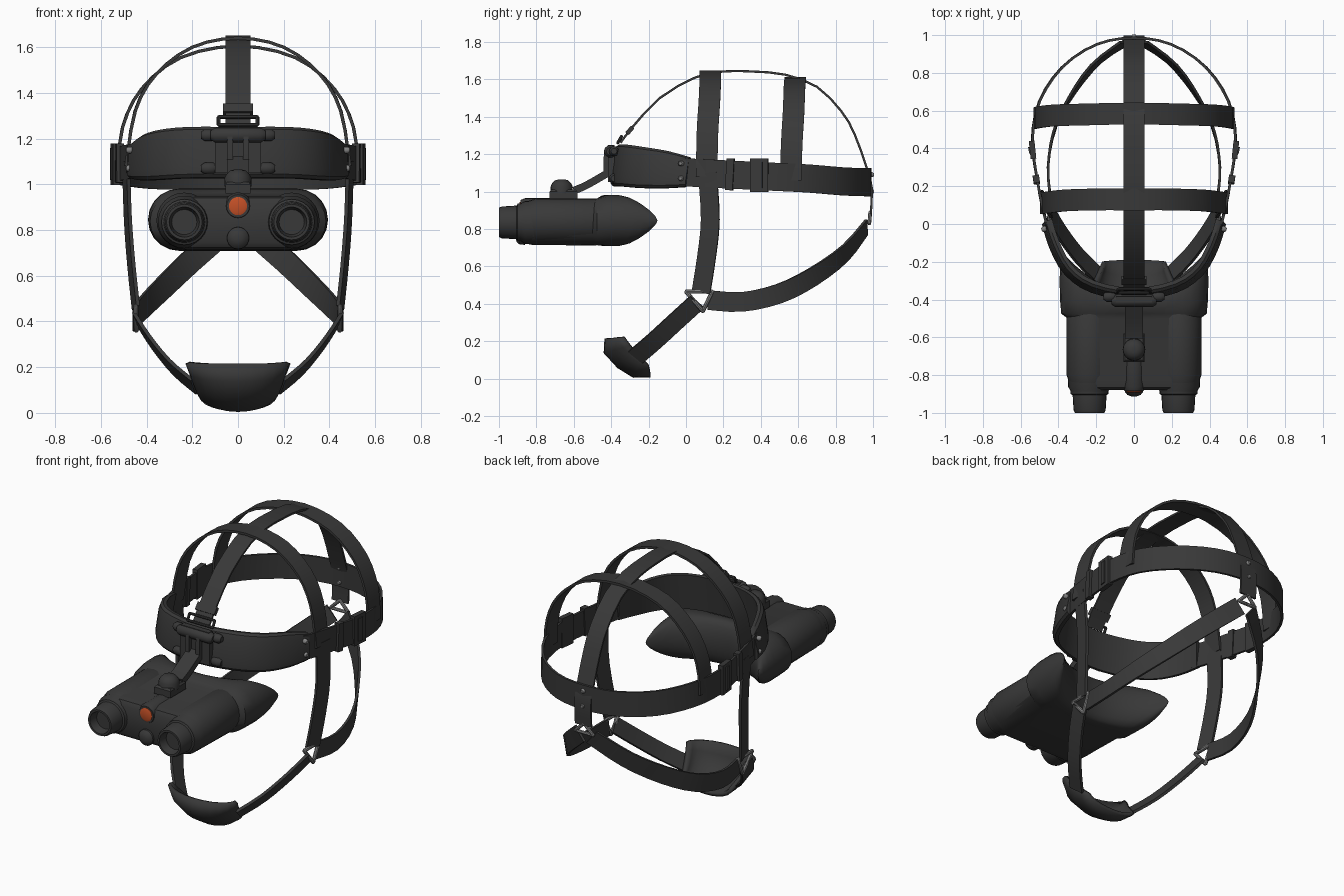
import bpy, bmesh, math
from mathutils import Vector as V

if "Cube" in bpy.data.objects:
    bpy.data.objects.remove(bpy.data.objects["Cube"])


def material(name, rgb):
    m = bpy.data.materials.new(name)
    m.diffuse_color = (*rgb, 1)
    m.use_nodes = True
    m.node_tree.nodes["Principled BSDF"].inputs["Base Color"].default_value = m.diffuse_color
    return m


BLACK = material("charcoal", (0.04, 0.04, 0.04))
METAL = material("steel grey", (0.22, 0.22, 0.22))
ORANGE = material("orange lens", (0.55, 0.08, 0.02))


def loft(name, rings, mat=BLACK, closed=True, angle=35):
    """Skin a list of point rings; closed rings get end caps."""
    bm = bmesh.new()
    rows = [[bm.verts.new(p) for p in r] for r in rings]
    n = len(rows[0])
    for a, b in zip(rows, rows[1:]):
        for i in range(n if closed else n - 1):
            j = (i + 1) % n
            bm.faces.new((a[i], a[j], b[j], b[i]))
    if closed:
        bm.faces.new(rows[0])
        bm.faces.new(rows[-1])
    bmesh.ops.remove_doubles(bm, verts=bm.verts, dist=0.0004)
    bmesh.ops.recalc_face_normals(bm, faces=bm.faces)
    me = bpy.data.meshes.new(name)
    bm.to_mesh(me)
    bm.free()
    me.materials.append(mat)
    ob = bpy.data.objects.new(name, me)
    bpy.context.collection.objects.link(ob)
    bpy.ops.object.select_all(action='DESELECT')
    ob.select_set(True)
    bpy.context.view_layer.objects.active = ob
    bpy.ops.object.shade_smooth_by_angle(angle=math.radians(angle))
    return ob


def spline(pts, k=3):
    """Catmull-Rom resampling of rows of numbers."""
    e = [pts[0]] + list(pts) + [pts[-1]]
    out = []
    for i in range(len(pts) - 1):
        a, b, c, d = e[i:i + 4]
        for s in range(k):
            t = s / k
            out.append([0.5 * (2 * q + (r - p) * t + (2 * p - 5 * q + 4 * r - w) * t * t
                               + (3 * q - p - 3 * r + w) * t ** 3) for p, q, r, w in zip(a, b, c, d)])
    return out + [list(pts[-1])]


FLAT = [(-.5, -.5), (.5, -.5), (.5, .5), (-.5, .5)]
PADDED = [(-.5, -.5), (.5, -.5), (.5, 0), (.44, .35), (.3, .5), (-.3, .5), (-.44, .35), (-.5, 0)]


def strap(name, pts, width, thick, normal, section=FLAT, mat=BLACK, k=3):
    """Ribbon along points (x, y, z[, width]); normal(p) gives the outward direction."""
    rows = spline([tuple(p) if len(p) == 4 else (*p, width) for p in pts], k)
    P = [V(r[:3]) for r in rows]
    rings = []
    for i, p in enumerate(P):
        t = (P[min(i + 1, len(P) - 1)] - P[max(i - 1, 0)]).normalized()
        side = t.cross(V(normal(p))).normalized()
        out = side.cross(t)
        rings.append([p + side * a * rows[i][3] + out * b * thick for a, b in section])
    return loft(name, rings, mat)


def both(half):
    """Half path starting on the centre line -> full symmetric path."""
    return [(-p[0], *p[1:]) for p in half[:0:-1]] + list(half)


def flip(pts, s):
    return [(p[0] * s, *p[1:]) for p in pts]


def lathe(name, a, axis, prof, mat=BLACK, n=20):
    """Revolve (distance, radius) pairs about an axis starting at a."""
    q = V(axis).to_track_quat('Z', 'Y')
    return loft(name, [[V(a) + q @ V((r * math.cos(2 * math.pi * i / n), r * math.sin(2 * math.pi * i / n), d))
                        for i in range(n)] for d, r in prof], mat)


def rod(name, a, b, r, mat=BLACK, n=10):
    d = V(b) - V(a)
    L = d.length
    return lathe(name, a, d, [(-r * .6, r * .6), (0, r), (L, r), (L + r * .6, r * .6)], mat, n)


def box(name, c, size, taper=.85):
    """Block with a chamfered top."""
    x, y, z = (s / 2 for s in size)
    return loft(name, [[(c[0] + sx * x * f, c[1] + sy * y * f, c[2] + h) for sx, sy in
                        ((-1, -1), (1, -1), (1, 1), (-1, 1))] for h, f in ((-z, 1), (z * .6, 1), (z, taper))])


def radial(p):
    return (p.x, p.y - .3, 0)


# Headband with padded brow
band = [(0, .985, 1.05, .15), (.2, .95, 1.05, .15), (.38, .83, 1.055, .15), (.5, .65, 1.07, .15),
        (.538, .45, 1.08, .15), (.515, .25, 1.09, .15), (.475, .05, 1.1, .15), (.45, -.03, 1.105, .15)]
strap("headband", both(band), .15, .014, radial)
brow = [(0, -.375, 1.14, .225), (.22, -.335, 1.14, .225), (.35, -.245, 1.13, .22),
        (.425, -.11, 1.118, .2), (.462, .01, 1.105, .16)]
strap("brow_pad", both(brow), .2, .04, lambda p: (p.x, p.y - .3, .1), PADDED)

# Crown straps
crown = [(0, -.35, 1.26), (0, -.29, 1.34), (0, -.14, 1.5), (0, .05, 1.61), (0, .2, 1.642), (0, .35, 1.642),
         (0, .53, 1.625), (0, .7, 1.56), (0, .83, 1.43), (0, .9, 1.31), (0, .965, 1.13), (0, .993, 1.02), (0, .988, .88)]
strap("crown_strap", crown, .11, .012, lambda p: (0, p.y - .3, p.z - 1), k=2)
for nm, half in (("front_arch_strap", [(0, .13, 1.64), (.2, .13, 1.6), (.36, .125, 1.48), (.45, .115, 1.32), (.49, .11, 1.08)]),
                 ("rear_arch_strap", [(0, .585, 1.605), (.25, .58, 1.555), (.42, .575, 1.42), (.505, .565, 1.25), (.525, .56, 1.06)])):
    strap(nm, both(half), .115, .014, lambda p: (p.x, 0, p.z - 1.05))

# Side, nape and chin straps with their metal fittings
for s in (1, -1):
    strap("side_strap", flip([(.49, .115, 1.1), (.482, .13, .85), (.467, .11, .65), (.447, .08, .46)], s),
          .1, .016, lambda p: (s, -.2, 0))
    strap("nape_strap", flip([(.44, .12, .42), (.455, .3, .41), (.42, .5, .455), (.33, .68, .545),
                              (.2, .85, .67), (.04, .965, .81)], s), .105, .014, radial)
    strap("chin_strap", flip([(.445, .06, .41), (.38, -.05, .31), (.29, -.17, .2), (.19, -.27, .115)], s),
          .1, .016, lambda p: (s, -.1, -.5))
    tri = [(.447 * s, .0, .465), (.447 * s, .14, .465), (.445 * s, .09, .36)]
    for i in range(3):
        rod("side_ring", tri[i], tri[(i + 1) % 3], .011, METAL, 8)
    rod("nape_ring", (0, .985, .89), (.06 * s, .98, .83), .01, METAL, 8)
    rod("nape_ring_base", (0, .98, .83), (.06 * s, .98, .83), .01, METAL, 8)
    strap("strap_keeper", flip([(.514, .215, 1.093), (.52, .255, 1.091)], s), .17, .034, radial)
    strap("adjuster_buckle", flip([(.532, .345, 1.088), (.542, .44, 1.088)], s), .18, .03, radial)
    strap("adjuster_buckle_bar", flip([(.54, .375, 1.088), (.546, .41, 1.088)], s), .14, .03, radial)
    for z in (1.07, 1.15):
        rod("band_rivet", (.45 * s, -.02, z), (.481 * s, -.028, z), .015, METAL)
for z in (1.0, 1.09):
    rod("rear_rivet", (0, .98, z), (0, .996, z), .014, METAL)

# Chin cup: shell blended from the centre curve to the slanted side edges
mid = [(-.425, .215), (-.43, .14), (-.36, .065), (-.28, .015), (-.19, .018)]
edge = [(-.33, .22), (-.3, .18), (-.27, .145), (-.235, .11), (-.2, .075)]
rings = []
for i in range(13):
    a = (i - 6) / 6 * math.pi / 2
    f = 1 - math.cos(a)
    rings.append([(.22 * math.sin(a) * (1 - .07 * j), m[0] * (1 - f) + e[0] * f, m[1] * (1 - f) + e[1] * f)
                  for j, (m, e) in enumerate(zip(mid, edge))])
cup = loft("chin_cup", rings, closed=False, angle=50)
sol = cup.modifiers.new("shell", 'SOLIDIFY')
sol.thickness, sol.offset = .022, 0

# Goggle body: stadium sections along y, with the back curved round the face
stations = [(-.88, .27, .085, .83), (-.865, .32, .108, .832), (-.82, .345, .118, .832), (-.5, .352, .12, .832),
            (-.475, .385, .125, .838), (-.4, .392, .135, .845), (-.29, .394, .136, .845)]
stations += [(-.29 + .15 * math.sin(a), .394 - .01 * a, .136 * math.cos(a) + .0001, .845)
             for a in (math.radians(d) for d in (20, 40, 60, 75, 90))]
rings = []
for y, w, h, zc in stations:
    sec = [((w - h) * i / 6, h) for i in range(-6, 6)]
    sec += [(w - h + h * math.sin(a), h * math.cos(a)) for a in (math.pi * i / 10 for i in range(11))]
    sec += [((w - h) * i / 6, -h) for i in range(5, -6, -1)]
    sec += [(-(w - h) - h * math.sin(a), -h * math.cos(a)) for a in (math.pi * i / 10 for i in range(10))]
    ring = []
    for x, z in sec:
        back = -.14 - .22 * max(0, 1 - (x / .39) ** 2)
        ring.append((x, y if y <= -.475 else -.475 + (y + .475) / .335 * (back + .475), zc + z))
    rings.append(ring)
loft("goggle_body", rings, angle=40)

# Lens barrels with recessed glass
for s in (1, -1):
    lathe("lens_barrel", (.235 * s, -.7, .835), (0, -1, 0),
          [(0, .11), (.16, .115), (.185, .1), (.2, .1), (.205, .09), (.285, .085), (.3, .078), (.3, .066), (.25, .055)], n=24)
    # raised tube housing along the top of the body
    lathe("tube_housing", (.235 * s, -.42, .842), (0, -1, 0), [(0, .1), (.06, .122), (.38, .122), (.43, .105)], n=24)

# Centre sensor and focus knob
lathe("sensor_housing", (0, -.55, .905), (0, -1, 0), [(0, .04), (.08, .06), (.31, .06), (.335, .05)])
lathe("sensor_lens", (0, -.88, .905), (0, -1, 0), [(0, .04), (.008, .04), (.012, .03)], ORANGE)
lathe("focus_knob", (0, -.86, .765), (0, -1, 0), [(0, .05), (.03, .048), (.045, .035), (.052, .015)])

# Flip-up mount
box("mount_base", (0, -.655, .985), (.11, .15, .05))
lathe("mount_knob", (0, -.665, .99), (0, 0, 1), [(0, .06), (.04, .058), (.055, .05), (.07, .035), (.075, .015)])
strap("mount_arm", [(0, -.6, 1.005), (0, -.53, 1.035), (0, -.4, 1.11)], .095, .04, lambda p: (0, -.5, .87))
box("mount_plate", (0, -.4, 1.15), (.2, .035, .2), .95)
rod("hinge_pin", (-.1, -.405, 1.215), (.1, -.405, 1.215), .034)
for s in (1, -1):
    box("hinge_prong", (.035 * s, -.42, 1.15), (.025, .04, .12))
    for z in (1.07, 1.215):
        rod("mount_screw", (.11 * s, -.385, z), (.145 * s, -.385, z), .027)
    rod("loop_side", (.085 * s, -.365, 1.26), (.085 * s, -.345, 1.295), .008, n=8)
for y, z in ((-.365, 1.26), (-.345, 1.295)):
    rod("loop_bar", (-.085, y, z), (.085, y, z), .008, n=8)
strap("crown_strap_keeper", [(0, -.315, 1.31), (0, -.285, 1.345)], .13, .024, lambda p: (0, -.7, .7))
